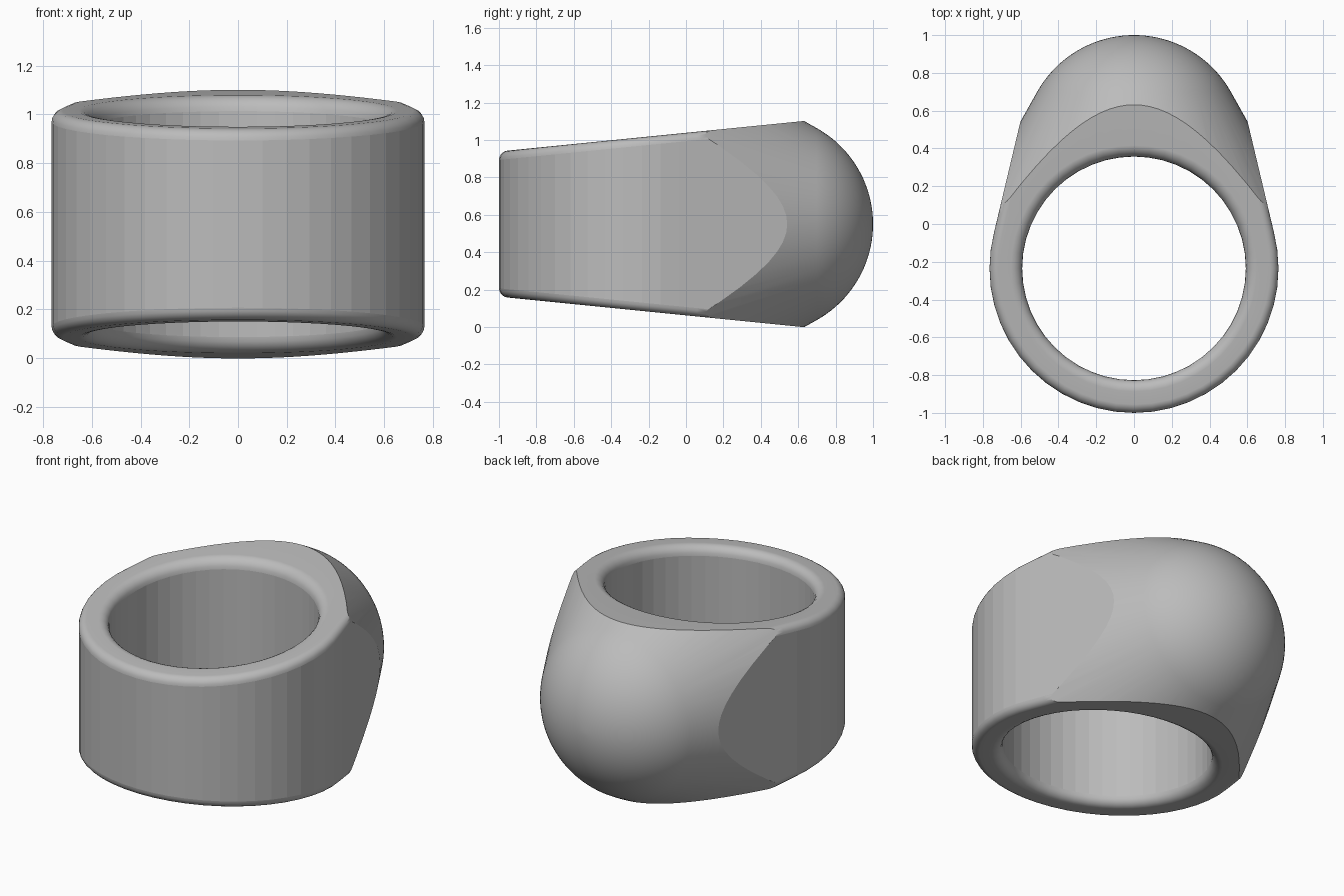
import bpy, bmesh, math

if "Cube" in bpy.data.objects:
    bpy.data.objects.remove(bpy.data.objects["Cube"], do_unlink=True)

MID_Z = 0.55          # mid height of the band
RING_Y = -0.235       # centre of the finger hole
HOLE_R, BAND_R = 0.592, 0.765
DOME_Y, DOME_R = 0.412, 0.588
INNER_FILLET, OUTER_FILLET = 0.06, 0.045
TANGENT = math.radians(13.4)   # where the round band turns into straight flanks

grey = bpy.data.materials.new("grey metal")
grey.use_nodes = True
grey.diffuse_color = (0.5, 0.5, 0.5, 1)
grey.node_tree.nodes["Principled BSDF"].inputs["Base Color"].default_value = (0.5, 0.5, 0.5, 1)


def sweep(name, rings, closed_section):
    """Skin a closed loop of equal sections."""
    bm = bmesh.new()
    loops = [[bm.verts.new(p) for p in ring] for ring in rings]
    count = len(loops[0])
    for i, a in enumerate(loops):
        b = loops[(i + 1) % len(loops)]
        for j in range(count if closed_section else count - 1):
            k = (j + 1) % count
            bm.faces.new((a[j], b[j], b[k], a[k]))
    if not closed_section:
        for j in (0, count - 1):
            bm.faces.new([loop[j] for loop in loops])
    bmesh.ops.remove_doubles(bm, verts=bm.verts, dist=1e-5)
    bmesh.ops.recalc_face_normals(bm, faces=bm.faces)
    for f in bm.faces:
        f.smooth = closed_section is False or abs(f.normal.z) > 0.02
    mesh = bpy.data.meshes.new(name)
    bm.to_mesh(mesh)
    bm.free()
    mesh.materials.append(grey)
    ob = bpy.data.objects.new(name, mesh)
    bpy.context.collection.objects.link(ob)
    return ob


def outer_radius(angle):
    """Round band in front, straight converging flanks towards the back."""
    a = math.atan2(math.sin(angle), abs(math.cos(angle)))
    if a <= TANGENT:
        return BAND_R
    flank = BAND_R / math.cos(a - TANGENT)
    return min(flank, 1.6 / math.sin(a))


def band_section(angle):
    """Band cross-section with rounded inner and outer rims."""
    r_out = outer_radius(angle)
    steps = [math.pi / 2 * i / 5 for i in range(6)]
    half = [(HOLE_R + INNER_FILLET * (1 - math.cos(t)), INNER_FILLET * (1 - math.sin(t))) for t in steps]
    half += [(r_out - OUTER_FILLET * (1 - math.sin(t)), OUTER_FILLET * (1 - math.cos(t))) for t in steps]
    points = []
    for side, part in ((1, half), (-1, half[::-1])):
        for r, drop in part:
            x, y = r * math.cos(angle), RING_Y + r * math.sin(angle)
            height = MID_Z - 0.1 * (0.62 - y) - drop
            points.append((x, y, MID_Z + side * height))
    return points


# Ring band: tapered block with the finger hole through it
N = 48
ring = sweep("ring_band", [band_section(math.tau * i / N) for i in range(N)], True)

# Domed back: sphere running into a tangent cone, turned about the y axis
slope = 0.56
tilt = math.atan(slope)
profile = [(DOME_R * math.cos(t), DOME_Y + DOME_R * math.sin(t))
           for t in (tilt + (math.pi / 2 - tilt) * i / 20 for i in range(20))]
r0, y0 = profile[0]
profile.insert(0, (r0 + slope * (y0 + 1.3), -1.3))
profile.append((0.004, DOME_Y + DOME_R))
dome = sweep("dome_cutter",
             [[(r * math.cos(a), y, MID_Z + r * math.sin(a)) for r, y in profile]
              for a in (math.tau * i / 80 for i in range(80))], False)
dome.hide_render = True
dome.hide_viewport = False

# Trim the band with the dome
bpy.ops.object.select_all(action="DESELECT")
bpy.context.view_layer.objects.active = ring
ring.select_set(True)
trim = ring.modifiers.new("trim", "BOOLEAN")
trim.operation = "INTERSECT"
trim.solver = "EXACT"
trim.object = dome
bpy.ops.object.modifier_apply(modifier=trim.name)
bpy.data.objects.remove(dome, do_unlink=True)

# Keep creases crisp and flat faces flat
bm = bmesh.new()
bm.from_mesh(ring.data)
for e in bm.edges:
    e.smooth = e.calc_face_angle(0) < math.radians(22)
bm.to_mesh(ring.data)
bm.free()
weighted = ring.modifiers.new("weighted normals", "WEIGHTED_NORMAL")
weighted.keep_sharp = True
